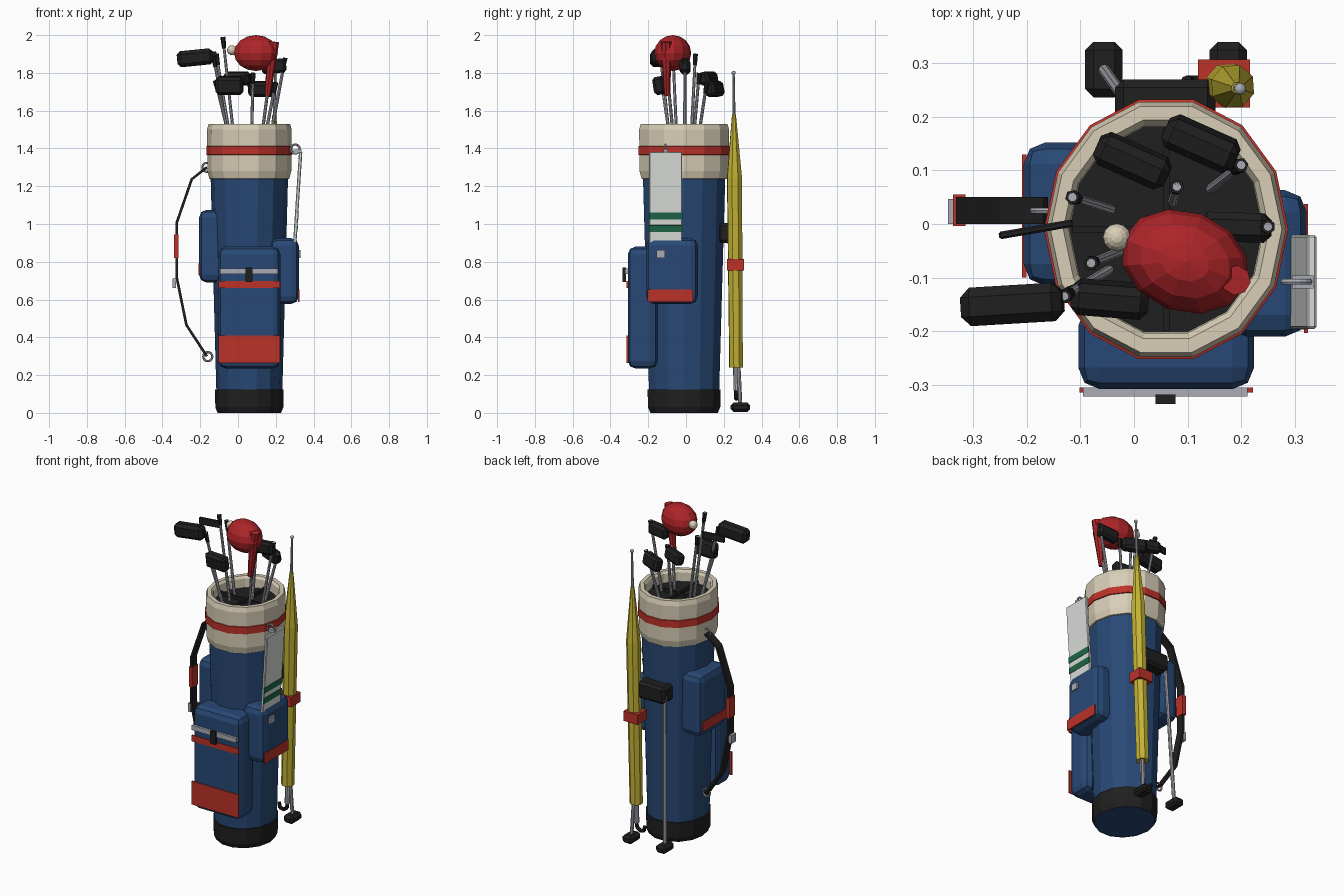
import bpy, bmesh
from math import cos, sin, tau, pi
from mathutils import Vector

if "Cube" in bpy.data.objects:
    bpy.data.objects.remove(bpy.data.objects["Cube"])

CX, CY, SIDES, OVAL = 0.06, -0.01, 14, 1.09


def material(name, *rgb):
    m = bpy.data.materials.new(name)
    m.use_nodes = True
    m.diffuse_color = (*rgb, 1)
    m.node_tree.nodes["Principled BSDF"].inputs["Base Color"].default_value = (*rgb, 1)
    return m


navy = material("navy_fabric", 0.021, 0.066, 0.18)
red = material("red_trim", 0.50, 0.032, 0.022)
crimson = material("crimson_knit", 0.42, 0.018, 0.022)
cream = material("cream_leather", 0.69, 0.62, 0.47)
black = material("black_rubber", 0.014, 0.014, 0.014)
yellow = material("yellow_canopy", 0.55, 0.45, 0.035)
silver = material("silver_metal", 0.40, 0.41, 0.46)
white = material("white_towel", 0.70, 0.72, 0.70)
green = material("green_stripe", 0.012, 0.13, 0.06)


def finish(name, bm, mat):
    bmesh.ops.recalc_face_normals(bm, faces=bm.faces[:])
    me = bpy.data.meshes.new(name)
    bm.to_mesh(me)
    bm.free()
    ob = bpy.data.objects.new(name, me)
    bpy.context.collection.objects.link(ob)
    me.materials.append(mat)
    return ob


def box(name, lo, hi, mat, bevel=0, rot=(0, 0, 0), segments=1):
    """Box between two corners, turned about its own centre."""
    lo, hi = Vector(lo), Vector(hi)
    bm = bmesh.new()
    bmesh.ops.create_cube(bm, size=1)
    bmesh.ops.scale(bm, vec=hi - lo, verts=bm.verts[:])
    if bevel:
        bmesh.ops.bevel(bm, geom=bm.edges[:], offset=bevel, segments=segments,
                        profile=0.5, affect='EDGES')
    ob = finish(name, bm, mat)
    ob.location, ob.rotation_euler = (lo + hi) / 2, rot
    return ob


def block(name, centre, size, mat, **kw):
    c, h = Vector(centre), Vector(size) / 2
    return box(name, c - h, c + h, mat, **kw)


def rod(name, a, b, mat, profile, n=8):
    """Round solid along a-b; profile is (fraction, radius) pairs."""
    a, b = Vector(a), Vector(b)
    q = (b - a).to_track_quat('Z', 'Y')
    bm = bmesh.new()
    rings = [[bm.verts.new(a.lerp(b, t) + q @ Vector((r * cos(tau * i / n), r * sin(tau * i / n), 0)))
              for i in range(n)] for t, r in profile]
    for p, s in zip(rings, rings[1:]):
        for i in range(n):
            bm.faces.new((p[i], p[(i + 1) % n], s[(i + 1) % n], s[i]))
    bm.faces.new(rings[0])
    bm.faces.new(rings[-1])
    return finish(name, bm, mat)


def lathe(name, profile, mat, caps=()):
    """Oval ring stack around the bag axis."""
    bm = bmesh.new()
    rings = [[bm.verts.new((CX + r * cos(tau * i / SIDES), CY + OVAL * r * sin(tau * i / SIDES), z))
              for i in range(SIDES)] for r, z in profile]
    for p, s in zip(rings, rings[1:]):
        for i in range(SIDES):
            bm.faces.new((p[i], p[(i + 1) % SIDES], s[(i + 1) % SIDES], s[i]))
    for c in caps:
        bm.faces.new(rings[c])
    return finish(name, bm, mat)


def ring(name, loc, radius):
    bpy.ops.mesh.primitive_torus_add(major_radius=radius, minor_radius=0.006, major_segments=14,
                                     minor_segments=6, location=loc, rotation=(pi / 2, 0, 0))
    ob = bpy.context.object
    ob.name = name
    ob.data.materials.append(silver)


def ball(name, loc, scale, mat, rot=(0, 0, 0), u=12, v=8):
    bm = bmesh.new()
    bmesh.ops.create_uvsphere(bm, u_segments=u, v_segments=v, radius=1)
    ob = finish(name, bm, mat)
    ob.location, ob.scale, ob.rotation_euler = loc, scale, rot
    return ob


# Bag body, base, cuff and opening
lathe("bag_body", [(0.168, 0.002), (0.175, 0.125), (0.205, 1.25)], navy, caps=(0, 2))
lathe("base_rim", [(0.168, 0), (0.18, 0.03), (0.182, 0.125), (0.17, 0.125)], black)
lathe("top_cuff", [(0.2, 1.236), (0.212, 1.24), (0.222, 1.28), (0.224, 1.5), (0.216, 1.53),
                   (0.192, 1.53), (0.182, 1.515), (0.18, 1.45)], cream)
lathe("cuff_band", [(0.222, 1.365), (0.228, 1.367), (0.228, 1.411), (0.222, 1.413)], red)
lathe("opening_floor", [(0.182, 1.46)], black, caps=(0,))
block("divider_long", (CX, CY, 1.465), (0.012, 0.38, 0.03), black)
block("divider_cross", (CX, CY, 1.465), (0.35, 0.012, 0.03), black)

# Front pocket with zip and trim
box("front_pocket", (-0.104, -0.308, 0.235), (0.224, -0.15, 0.88), navy, bevel=0.04, segments=2)
box("front_patch", (-0.102, -0.314, 0.265), (0.222, -0.305, 0.41), red)
box("front_strip", (-0.102, -0.314, 0.66), (0.222, -0.305, 0.698), red)
box("front_zip", (-0.095, -0.322, 0.735), (0.212, -0.305, 0.765), silver)
box("zip_pull", (0.04, -0.336, 0.692), (0.077, -0.318, 0.77), black)

# Side pockets
box("left_pocket", (0.17, -0.21, 0.577), (0.322, 0.063, 0.925), navy, bevel=0.04, segments=2)
box("left_strip", (0.317, -0.203, 0.587), (0.325, 0.037, 0.652), red)
box("left_badge", (0.318, -0.157, 0.82), (0.332, -0.11, 0.862), silver)
box("right_pocket", (-0.206, -0.115, 0.69), (-0.06, 0.152, 1.075), navy, bevel=0.04, segments=2)
box("right_strip", (-0.209, -0.1, 0.73), (-0.201, 0.13, 0.79), red)

# Hanging towel
lean = (0, 0.065, 0)
block("towel", (0.316, -0.108, 1.14), (0.018, 0.175, 0.485), white, bevel=0.004, rot=lean)
for i, z in enumerate((0.975, 1.042)):
    block("towel_stripe_%d" % i, (0.324 + (z - 1.14) * 0.065, -0.108, z), (0.006, 0.177, 0.037),
          green, rot=lean)
ring("towel_ring", (0.303, -0.108, 1.397), 0.024)
block("towel_clip", (0.315, -0.108, 1.385), (0.04, 0.024, 0.02), silver)

# Carry strap
path = [Vector(p) for p in ((-0.165, 1.30), (-0.245, 1.237), (-0.325, 1.005),
                            (-0.325, 0.72), (-0.273, 0.465), (-0.165, 0.30))]
bm = bmesh.new()
sections = []
for i, p in enumerate(path):
    d = (path[min(i + 1, len(path) - 1)] - path[max(i - 1, 0)]).normalized() * 0.007
    n = Vector((-d.y, d.x))
    sections.append([bm.verts.new((p.x + s * n.x, y, p.y + s * n.y))
                     for s, y in ((1, 0), (1, 0.05), (-1, 0.05), (-1, 0))])
for a, b in zip(sections, sections[1:]):
    for i in range(4):
        bm.faces.new((a[i], a[(i + 1) % 4], b[(i + 1) % 4], b[i]))
bm.faces.new(sections[0])
bm.faces.new(sections[-1])
finish("carry_strap", bm, black)
box("strap_pad", (-0.338, -0.004, 0.82), (-0.314, 0.055, 0.945), red)
box("strap_buckle", (-0.347, 0, 0.66), (-0.328, 0.047, 0.712), silver)
ring("strap_ring_top", (-0.165, 0.025, 1.30), 0.024)
ring("strap_ring_bottom", (-0.16, 0.025, 0.298), 0.024)

# Stand legs on the back
box("stand_hinge", (-0.035, 0.17, 0.9), (0.152, 0.27, 1.005), black, bevel=0.015)
for side, s in (("left", 1), ("right", -1)):
    foot = Vector((CX + s * 0.116, 0.288, 0.03))
    rod(side + "_stand_leg", (CX + s * 0.085, 0.245, 0.95), foot, silver, [(0, 0.011), (1, 0.011)])
    block(side + "_stand_foot", foot, (0.07, 0.103, 0.05), black, bevel=0.015)

# Umbrella with its holder and hooked handle
low, high = Vector((0.156, 0.266, 0.12)), Vector((0.198, 0.252, 1.80))
at = lambda z: low.lerp(high, (z - low.z) / (high.z - low.z))
rod("umbrella_shaft", low, high, silver, [(0, 0.016), (0.3, 0.016), (0.8, 0.01), (1, 0.006)])
rod("umbrella_canopy", at(0.24), at(1.58), yellow, [(0, 0.038), (0.75, 0.042), (1, 0.011)])
ball("umbrella_tip", at(1.80), (0.011,) * 3, silver)
block("umbrella_holder", (0.168, 0.262, 0.785), (0.097, 0.09, 0.062), red)
hook = [low, (0.152, 0.266, 0.09), (0.13, 0.266, 0.075), (0.105, 0.266, 0.08), (0.098, 0.266, 0.11)]
for i, (a, b) in enumerate(zip(hook, hook[1:])):
    rod("umbrella_handle_%d" % i, a, b, black, [(0, 0.011), (1, 0.011)])


# Clubs: shaft, hosel, then a bevelled head
def shaft(name, tip, hosel=0.06):
    tip = Vector(tip)
    foot = Vector((CX + 0.58 * (tip.x - CX), CY + 0.62 * (tip.y - CY), 1.45))
    rod(name + "_shaft", foot, tip, silver, [(0, 0.009), (1, 0.008)])
    if hosel:
        rod(name + "_hosel", tip - (tip - foot).normalized() * hosel, tip, black,
            [(0, 0.011), (1, 0.014)], 6)


clubs = [
    ("driver", (-0.13, -0.135, 1.89), (-0.227, -0.15, 1.88), (0.19, 0.072, 0.085), (0, -0.1, 0.06)),
    ("putter", (-0.115, 0.05, 1.90), (-0.183, -0.01, 1.89), (0.14, 0.014, 0.045), (0, 0, 0.17)),
    ("iron_one", (0.08, 0.07, 1.80), (-0.003, 0.118, 1.77), (0.145, 0.06, 0.07), (0.2, 0, -0.42)),
    ("iron_two", (0.20, 0.11, 1.75), (0.125, 0.15, 1.715), (0.145, 0.06, 0.08), (0.2, 0, -0.42)),
    ("iron_three", (0.25, -0.005, 1.88), (0.19, -0.006, 1.835), (0.13, 0.055, 0.075), (0, -0.1, -0.03)),
    ("iron_four", (-0.12, -0.13, 1.76), (-0.045, -0.14, 1.733), (0.145, 0.06, 0.095), (0.15, 0, -0.08)),
]
for name, tip, centre, size, rot in clubs:
    shaft(name, tip)
    block(name + "_head", centre, size, black, bevel=min(size) * 0.25, rot=rot)
shaft("spare_club", (-0.08, -0.073, 1.99))
shaft("covered_club", (0.17, -0.1, 1.80), hosel=0)

# Knitted head cover with neck and pompom
ball("head_cover", (0.095, -0.07, 1.905), (0.123, 0.094, 0.095), crimson, rot=(0, 0, -0.35))
rod("head_cover_neck", (0.156, -0.1, 1.68), (0.19, -0.105, 1.965), crimson,
    [(0, 0.016), (0.6, 0.025), (1, 0.028)])
ball("pompom", (-0.032, -0.025, 1.92), (0.026,) * 3, cream)
